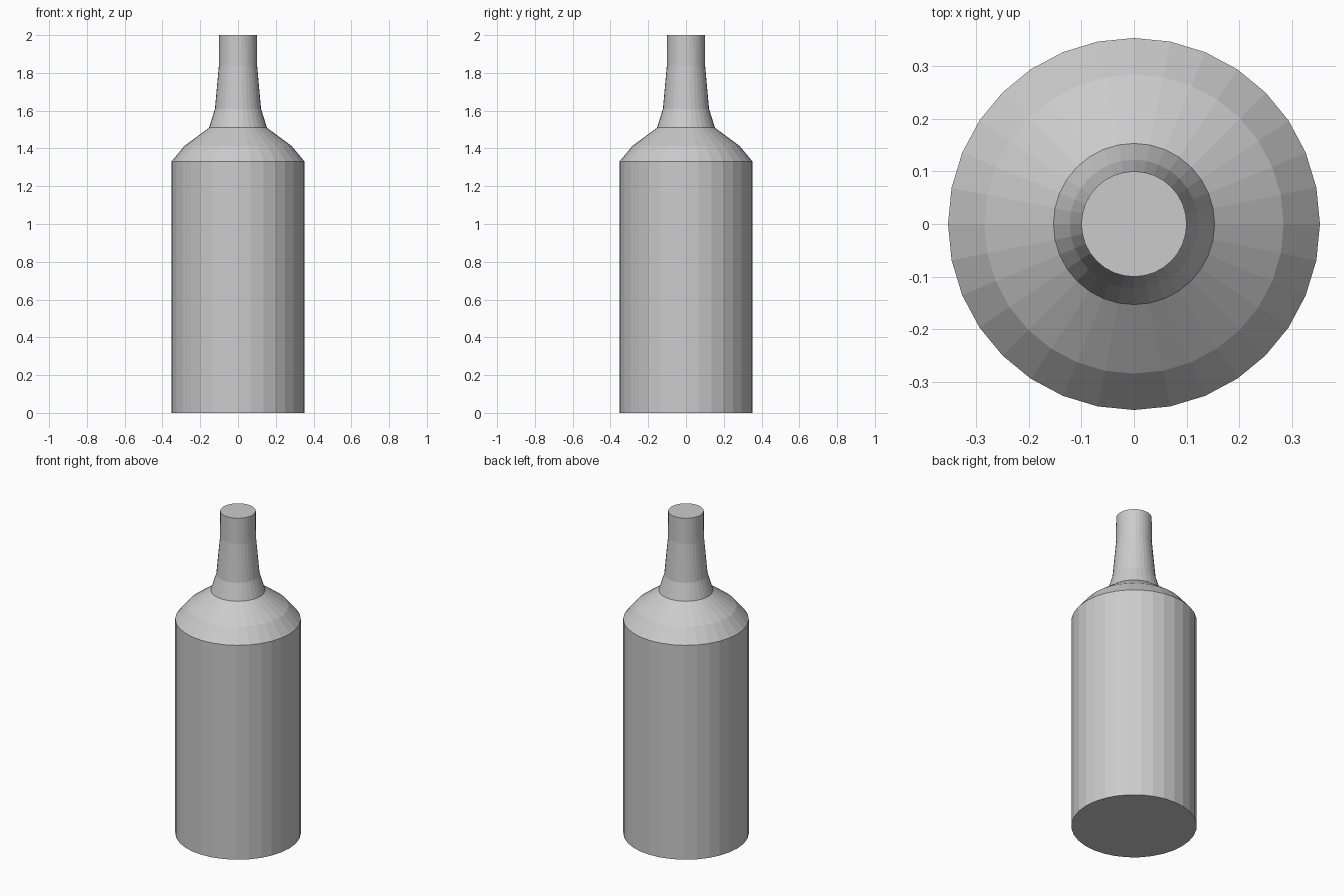
import bpy, bmesh
from math import cos, sin, tau

if "Cube" in bpy.data.objects:
    bpy.data.objects.remove(bpy.data.objects["Cube"])

SIDES = 32

# Bottle outline as (radius, height), from base to mouth
profile = [(0.353, 0.0), (0.353, 1.33), (0.284, 1.413), (0.153, 1.51),
           (0.122, 1.61), (0.101, 1.84), (0.1, 2.0)]

bm = bmesh.new()
rings = [[bm.verts.new((r * cos(tau * i / SIDES), r * sin(tau * i / SIDES), z))
          for i in range(SIDES)] for r, z in profile]

# Side walls
for low, high in zip(rings, rings[1:]):
    for i in range(SIDES):
        j = (i + 1) % SIDES
        bm.faces.new((low[i], low[j], high[j], high[i]))

# Base and closed top
bm.faces.new(rings[0][::-1])
bm.faces.new(rings[-1])

mesh = bpy.data.meshes.new("bottle")
bm.to_mesh(mesh)
bm.free()
bottle = bpy.data.objects.new("bottle", mesh)
bpy.context.collection.objects.link(bottle)
